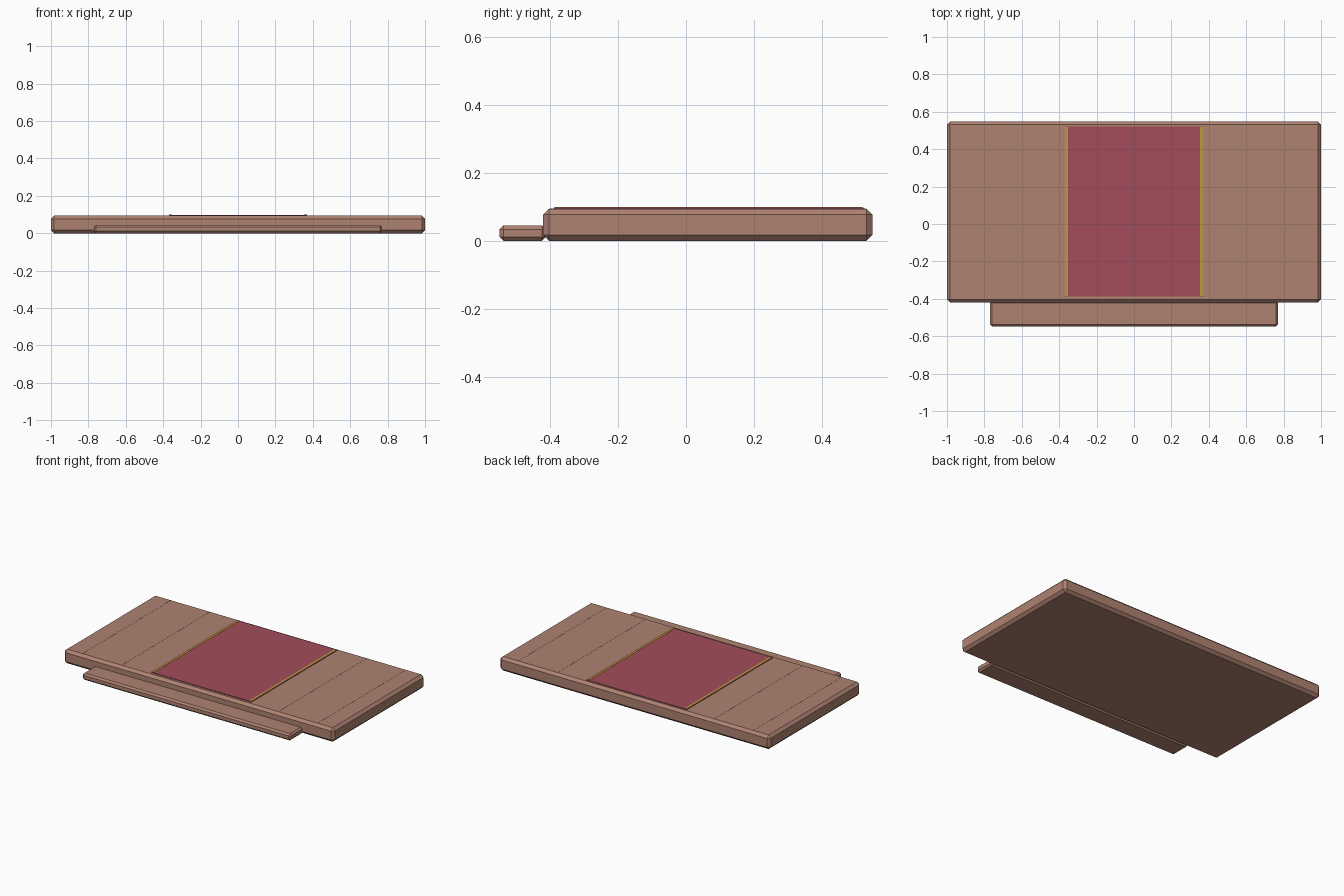
import bpy

if "Cube" in bpy.data.objects:
    bpy.data.objects.remove(bpy.data.objects["Cube"])


def material(name, rgb):
    m = bpy.data.materials.new(name)
    m.diffuse_color = (*rgb, 1)
    m.use_nodes = True
    m.node_tree.nodes["Principled BSDF"].inputs["Base Color"].default_value = m.diffuse_color
    return m


wood = material("rosy wood", (0.43, 0.225, 0.17))
red = material("carpet red", (0.36, 0.075, 0.105))
gold = material("gold trim", (0.53, 0.31, 0.05))


def box(name, x, y, z, mat, bevel=0):
    """Box from (min, max) ranges, with optional single-segment chamfer."""
    bpy.ops.mesh.primitive_cube_add(size=1)
    ob = bpy.context.object
    ob.name = name
    for v in ob.data.vertices:
        for i, (lo, hi) in enumerate((x, y, z)):
            v.co[i] = hi if v.co[i] > 0 else lo
    ob.data.materials.append(mat)
    if bevel:
        mod = ob.modifiers.new("chamfer", 'BEVEL')
        mod.width = bevel
        mod.segments = 1
    return ob


# Main platform and the lower front step
box("platform", (-1, 1), (-0.42, 0.548), (0, 0.094), wood, 0.017)
box("front_step", (-0.77, 0.77), (-0.548, -0.412), (0, 0.045), wood, 0.011)

# Thin plank seams across the deck
for i in range(-3, 4):
    cx = i * 0.29
    box("plank_seam", (cx - 0.002, cx + 0.002), (-0.402, 0.53),
        (0.092, 0.0948), wood)

# Carpet runner with a gold band along each side
box("carpet", (-0.37, 0.37), (-0.388, 0.522), (0.092, 0.098), red)
for s in (-1, 1):
    box("carpet_trim", (s * 0.361 - 0.008, s * 0.361 + 0.008),
        (-0.385, 0.518), (0.093, 0.0995), gold)
